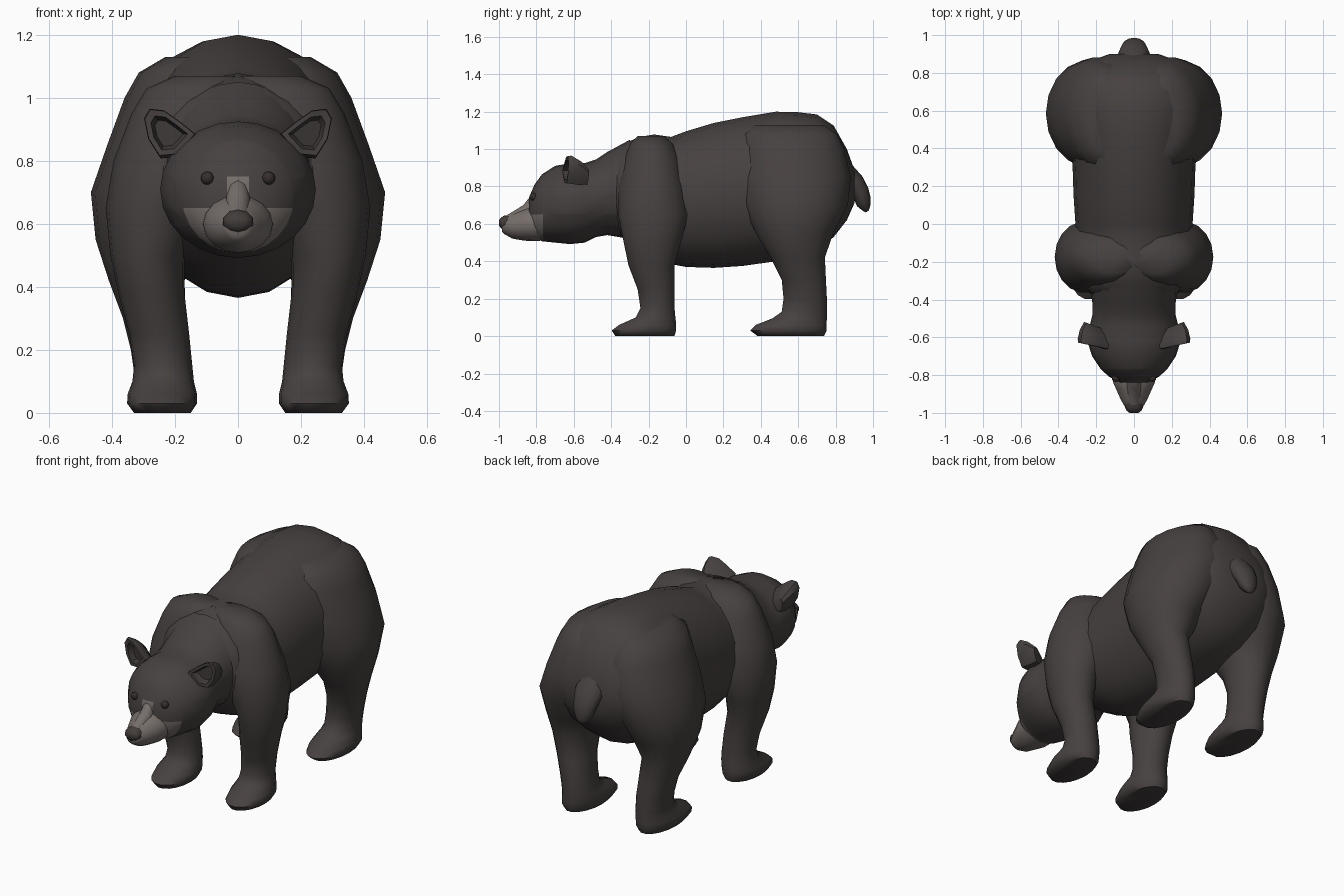
import bpy, bmesh, math
from mathutils import Vector

if "Cube" in bpy.data.objects:
    bpy.data.objects.remove(bpy.data.objects["Cube"])


def material(name, col):
    m = bpy.data.materials.new(name)
    m.diffuse_color = (*col, 1)
    m.use_nodes = True
    m.node_tree.nodes["Principled BSDF"].inputs["Base Color"].default_value = m.diffuse_color
    return m


FUR = material("dark fur", (0.062, 0.053, 0.051))
TAN = material("muzzle fur", (0.18, 0.155, 0.145))
NOSE = material("nose skin", (0.055, 0.045, 0.042))
EYE = material("eye brown", (0.035, 0.028, 0.026))
INNER = material("inner ear", (0.048, 0.041, 0.039))


def skin(bm, rings):
    """Bridge successive point rings and close both ends."""
    loops = [[bm.verts.new(p) for p in r] for r in rings]
    n = len(loops[0])
    for a, b in zip(loops, loops[1:]):
        for i in range(n):
            bm.faces.new((a[i], a[(i + 1) % n], b[(i + 1) % n], b[i]))
    bm.faces.new(loops[0])
    bm.faces.new(loops[-1])
    bmesh.ops.recalc_face_normals(bm, faces=bm.faces)


def finish(name, bm, mats, mirror=False, angle=60):
    me = bpy.data.meshes.new(name)
    bm.to_mesh(me)
    bm.free()
    ob = bpy.data.objects.new(name, me)
    bpy.context.collection.objects.link(ob)
    for m in mats:
        me.materials.append(m)
    bpy.ops.object.select_all(action='DESELECT')
    ob.select_set(True)
    bpy.context.view_layer.objects.active = ob
    bpy.ops.object.shade_smooth_by_angle(angle=math.radians(angle))
    if mirror:
        ob.modifiers.new("Mirror", 'MIRROR').use_mirror_merge = False
    return ob


def angles(n):
    return [2 * math.pi * i / n for i in range(n)]


def loft_y(stations, n=20):
    """Stations along y: (y, half width, bottom z, top z)."""
    bm = bmesh.new()
    skin(bm, [[(w * math.sin(a), y, (b + t) / 2 + (t - b) / 2 * math.cos(a))
               for a in angles(n)] for y, w, b, t in stations])
    return bm


def loft_z(stations, n=18):
    """Stations along z: (z, x min, x max, y min, y max)."""
    bm = bmesh.new()
    skin(bm, [[((x0 + x1) / 2 + (x1 - x0) / 2 * math.cos(a),
                (y0 + y1) / 2 + (y1 - y0) / 2 * math.sin(a), z)
               for a in angles(n)] for z, x0, x1, y0, y1 in stations])
    return bm


# Torso with shoulder hump and rounded rump
finish("torso", loft_y([
    (-.40, .20, .56, .97), (-.33, .27, .52, 1.03), (-.25, .29, .46, 1.065),
    (-.17, .30, .42, 1.078), (-.08, .30, .385, 1.065), (.0, .31, .37, 1.095),
    (.15, .32, .365, 1.14), (.30, .325, .375, 1.17), (.48, .34, .40, 1.2),
    (.60, .37, .43, 1.197), (.70, .36, .46, 1.185), (.79, .32, .53, 1.125),
    (.86, .24, .62, 1.0), (.90, .13, .71, .89)]), [FUR])

# Hind legs, from paw to haunch
finish("hind_legs", loft_z([
    (0, .15, .33, .38, .74), (.03, .13, .352, .34, .755),
    (.06, .13, .35, .37, .755), (.095, .14, .335, .46, .755),
    (.13, .15, .33, .51, .755), (.20, .155, .34, .52, .755),
    (.30, .165, .365, .51, .75), (.42, .17, .41, .45, .745),
    (.55, .10, .452, .37, .79), (.70, .0, .467, .30, .87),
    (.85, -.05, .415, .27, .885), (1.0, -.05, .36, .285, .85),
    (1.08, .0, .315, .30, .81), (1.13, .05, .23, .36, .74)]), [FUR], True)

# Front legs, from paw to shoulder
finish("front_legs", loft_z([
    (0, .15, .33, -.38, -.06), (.03, .13, .352, -.40, -.05),
    (.06, .13, .35, -.36, -.05), (.10, .14, .335, -.27, -.055),
    (.15, .145, .33, -.245, -.06), (.25, .155, .345, -.26, -.06),
    (.38, .17, .38, -.31, -.06), (.50, .17, .405, -.335, -.025),
    (.65, .10, .42, -.365, .015), (.80, .0, .395, -.365, .0),
    (.95, -.05, .338, -.33, -.03), (1.03, -.02, .29, -.30, -.07),
    (1.07, .0, .20, -.26, -.12)]), [FUR], True)

# Neck and head, with a pale face patch and a narrow blaze cut in
head = loft_y([
    (-.30, .24, .52, 1.05), (-.42, .22, .54, .985), (-.48, .22, .53, .945),
    (-.54, .235, .50, .925), (-.62, .247, .492, .925), (-.70, .222, .50, .91),
    (-.77, .175, .507, .865), (-.81, .13, .525, .81), (-.84, .07, .58, .74)], 24)
for co, no in (((0, -.765, 0), (0, 1, 0)), ((0, 0, .65), (0, 0, 1)),
               ((0, 0, .75), (0, 0, 1)),
               ((.035, 0, 0), (1, 0, 0)), ((-.035, 0, 0), (1, 0, 0))):
    bmesh.ops.bisect_plane(head, geom=head.verts[:] + head.edges[:] + head.faces[:],
                           plane_co=co, plane_no=no)
for f in head.faces:
    c = f.calc_center_median()
    if c.y < -.765 and (c.z < .65 or (abs(c.x) < .035 and c.z < .75)):
        f.material_index = 1
finish("head", head, [FUR, TAN])

# Muzzle and nose
finish("muzzle", loft_y([
    (-.78, .112, .51, .69), (-.84, .11, .508, .69), (-.88, .092, .513, .675),
    (-.93, .07, .522, .655), (-.97, .047, .545, .635),
    (-.985, .03, .56, .62)], 16), [TAN])
finish("muzzle_bridge", loft_y([
    (-.80, .036, .60, .752), (-.84, .038, .60, .738), (-.87, .042, .60, .70),
    (-.96, .036, .58, .645)], 10), [TAN])
finish("nose", loft_y([
    (-.94, .042, .59, .648), (-.97, .05, .57, .645), (-.988, .042, .575, .635),
    (-1.0, .025, .592, .62)], 10), [NOSE])

# Eyes
eye = bmesh.new()
bmesh.ops.create_uvsphere(eye, u_segments=12, v_segments=8, radius=.021)
bmesh.ops.translate(eye, verts=eye.verts, vec=(.097, -.815, .745))
finish("eyes", eye, [EYE], True)

# Cupped ears: back, rim, then a sunken dish
rim = [(.135, .885), (.185, .925), (.235, .96), (.28, .965), (.298, .935),
       (.285, .87), (.25, .815), (.195, .82)]


def ear_ring(scale, dy, dz=0):
    cx, cz = .222, .885
    return [Vector((cx + (x - cx) * scale, -.66 + .2 * (x - .14) + dy,
                    cz + (z - cz) * scale + dz)) for x, z in rim]


ear = bmesh.new()
skin(ear, [ear_ring(.55, .11, -.035), ear_ring(.85, .07, -.018), ear_ring(1, .02),
           ear_ring(.97, 0), ear_ring(.72, 0), ear_ring(.55, .035)])
ear.faces.ensure_lookup_table()
n = len(rim)
for f in ear.faces[4 * n:5 * n] + [ear.faces[-1]]:
    f.material_index = 1
finish("ears", ear, [FUR, INNER], True, 45)

# Short hanging tail: (y, z, half width, half depth), rings across a slanted path
tail = bmesh.new()
path = [(.84, .88, .09, .06), (.90, .82, .085, .055), (.935, .765, .07, .048),
        (.95, .72, .058, .044), (.965, .685, .035, .025), (.97, .667, .012, .01)]
s, c = math.sin(math.radians(35)), math.cos(math.radians(35))
skin(tail, [[(w * math.cos(a), y + d * c * math.sin(a), z + d * s * math.sin(a))
             for a in angles(12)] for y, z, w, d in path])
finish("tail", tail, [FUR])
